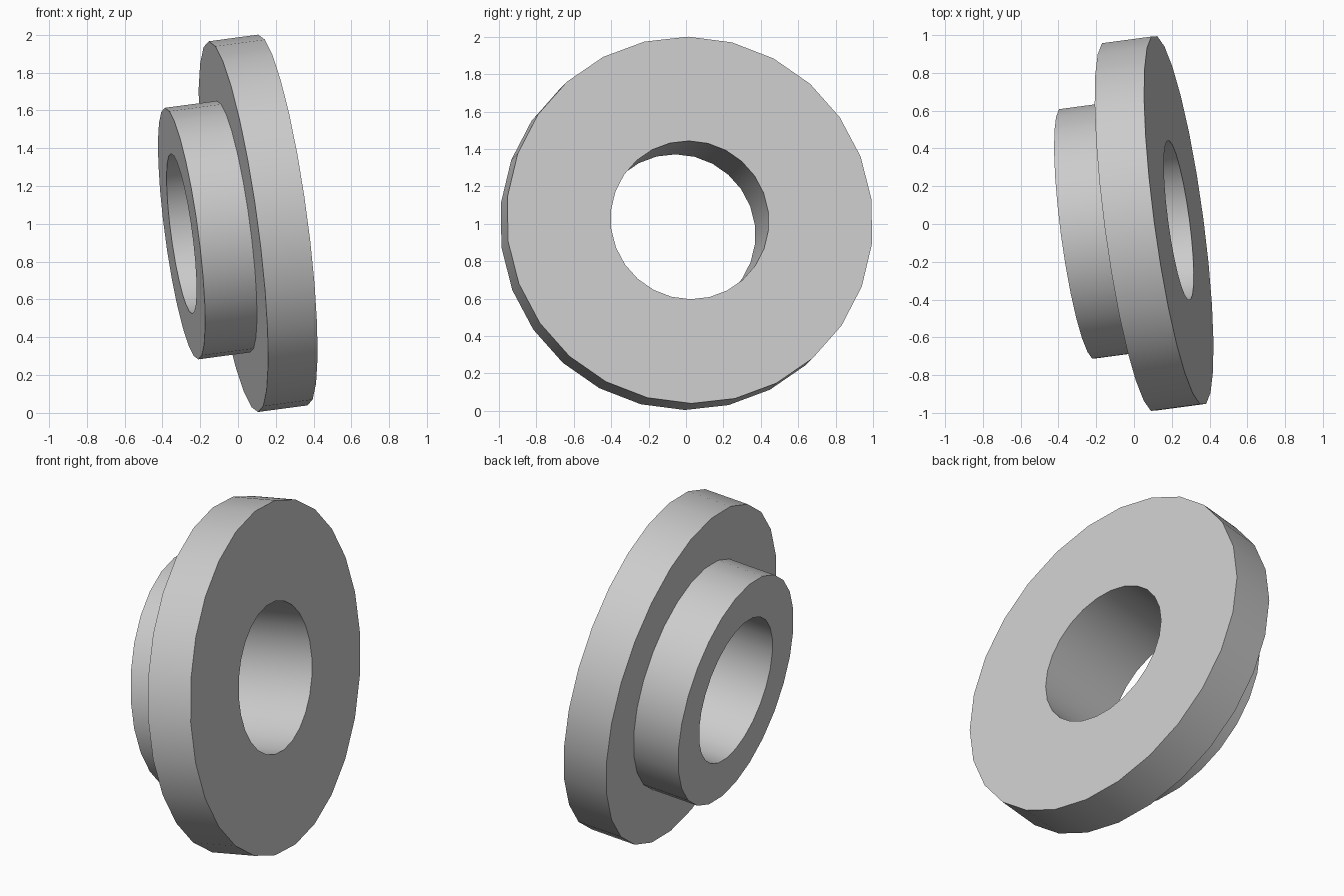
import bpy, bmesh, math
from mathutils import Vector, Matrix

cube = bpy.data.objects.get("Cube")
if cube:
    bpy.data.objects.remove(cube)

# Plain grey material
GREY = (0.6, 0.6, 0.6, 1.0)
mat = bpy.data.materials.new("plain_grey")
mat.use_nodes = True
mat.diffuse_color = GREY
mat.node_tree.nodes["Principled BSDF"].inputs["Base Color"].default_value = GREY

# Dimensions: distances run along the axis back from the flange face
FLANGE_R, HUB_R, BORE_R = 0.989, 0.671, 0.427
FLANGE_T, TOTAL_T = 0.266, 0.545
SEGMENTS = 26
FACE_CENTRE = Vector((0.237, 0.02, 1.02))
AXIS = Vector((1, 0.134, 0.134)).normalized()

# Stepped section revolved about the local x axis
section = [(0, BORE_R), (0, FLANGE_R), (-FLANGE_T, FLANGE_R),
           (-FLANGE_T, HUB_R), (-TOTAL_T, HUB_R), (-TOTAL_T, BORE_R)]
bm = bmesh.new()
verts = [bm.verts.new((x, 0, r)) for x, r in section]
edges = [bm.edges.new((a, b)) for a, b in zip(verts, verts[1:] + verts[:1])]
bmesh.ops.spin(bm, geom=verts + edges, cent=(0, 0, 0), axis=(1, 0, 0),
               angle=math.tau, steps=SEGMENTS)
bmesh.ops.remove_doubles(bm, verts=bm.verts, dist=0.0001)
bmesh.ops.recalc_face_normals(bm, faces=bm.faces)

# Tilt the whole bushing
tilt = Vector((1, 0, 0)).rotation_difference(AXIS).to_matrix().to_4x4()
bm.transform(Matrix.Translation(FACE_CENTRE) @ tilt)

mesh = bpy.data.meshes.new("flanged_bushing")
bm.to_mesh(mesh)
bm.free()
mesh.materials.append(mat)
bushing = bpy.data.objects.new("flanged_bushing", mesh)
bpy.context.collection.objects.link(bushing)

# Smooth curved walls, sharp rims
bpy.ops.object.select_all(action='DESELECT')
bushing.select_set(True)
bpy.context.view_layer.objects.active = bushing
bpy.ops.object.shade_smooth_by_angle(angle=math.radians(30))
